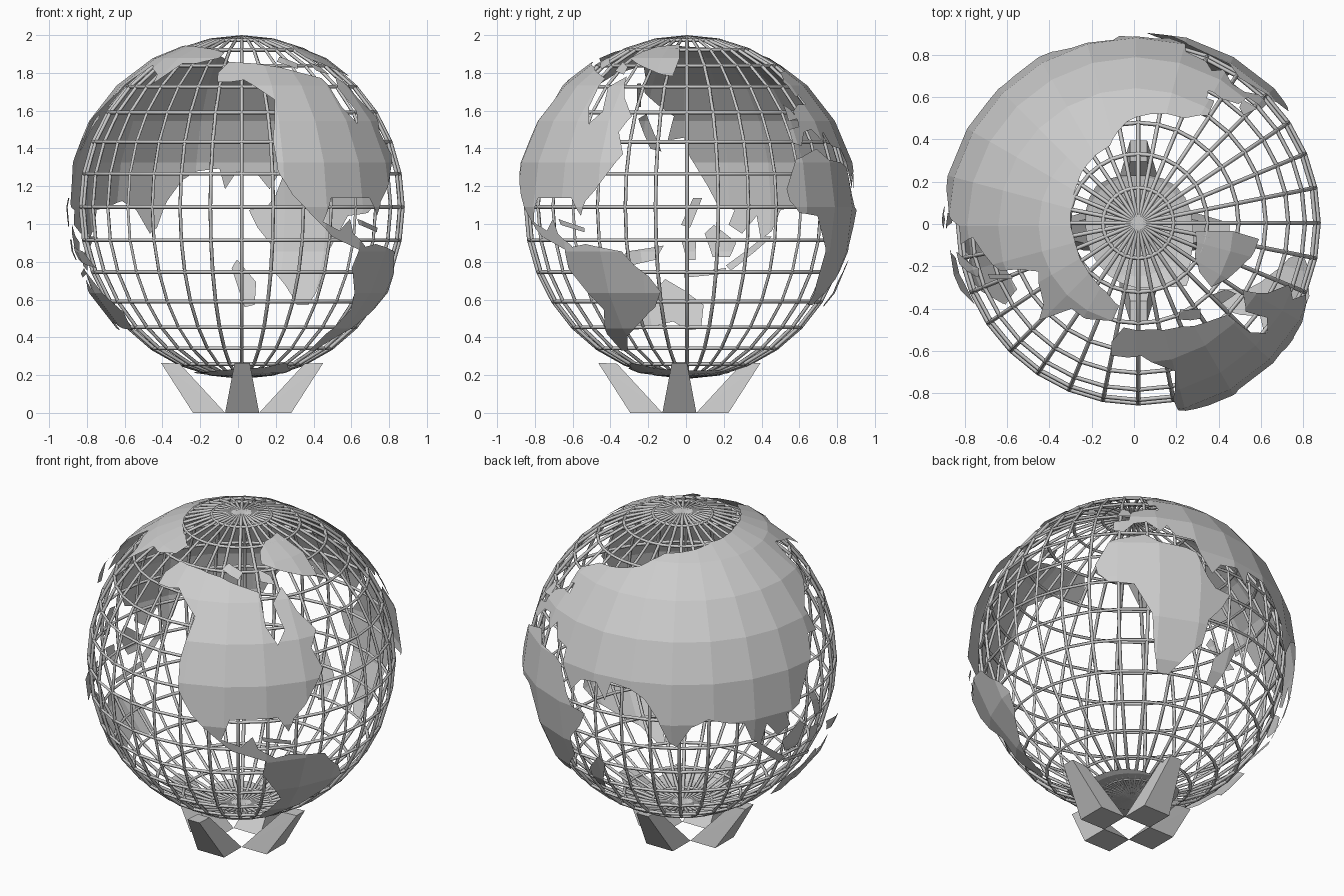
import bpy, bmesh
from math import sin, cos, radians, floor, pi
from mathutils import Vector

if "Cube" in bpy.data.objects:
    bpy.data.objects.remove(bpy.data.objects["Cube"])

CX, CZ = 0.02, 1.09


def add_mesh(name, bm):
    me = bpy.data.meshes.new(name)
    bm.to_mesh(me)
    bm.free()
    ob = bpy.data.objects.new(name, me)
    bpy.context.collection.objects.link(ob)
    return ob


# Cage of meridians and parallels, 32 x 16 divisions
def cage_point(lon, lat):
    return (CX + 0.853 * cos(lat) * cos(lon), 0.005 + 0.853 * cos(lat) * sin(lon), CZ + 0.9 * sin(lat))


cu = bpy.data.curves.new("globe_cage", "CURVE")
cu.dimensions = "3D"
cu.bevel_depth = 0.010
cu.bevel_resolution = 0
step = pi / 16
loops = [[cage_point(m * step, k * step) for k in range(32)] for m in range(16)]
loops += [[cage_point(k * step, p * step) for k in range(32)] for p in range(-7, 8)]
for pts in loops:
    sp = cu.splines.new("POLY")
    sp.points.add(len(pts) - 1)
    for p, c in zip(sp.points, pts):
        p.co = (*c, 1)
    sp.use_cyclic_u = True
cage = bpy.data.objects.new("globe_cage", cu)
bpy.context.collection.objects.link(cage)
bpy.context.view_layer.objects.active = cage
cage.select_set(True)
bpy.ops.object.convert(target="MESH")


# Land: flat outline (lon, lat) cut at every 15 degrees and laid on a faceted sphere
def ball(lon, lat):
    a, b = radians(lon), radians(lat)
    return Vector((0.922 * cos(b) * cos(a) + 0.01, 0.922 * cos(b) * sin(a) - 0.01, CZ + 0.91 * sin(b)))


def facet(lon, lat):
    i, j = floor(lon / 15) * 15, floor(lat / 15) * 15
    u, v = (lon - i) / 15, (lat - j) / 15
    low = ball(i, j).lerp(ball(i + 15, j), u)
    return low.lerp(ball(i, j + 15).lerp(ball(i + 15, j + 15), u), v)


def land(name, outline):
    bm = bmesh.new()
    bm.faces.new([bm.verts.new((x, y, 0)) for x, y in outline])
    bmesh.ops.triangulate(bm, faces=bm.faces[:])
    for axis, lo, hi in ((Vector((1, 0, 0)), -180, 360), (Vector((0, 1, 0)), -90, 90)):
        for d in range(lo, hi, 15):
            bmesh.ops.bisect_plane(bm, geom=bm.verts[:] + bm.edges[:] + bm.faces[:],
                                   dist=1e-5, plane_co=axis * d, plane_no=axis)
    for v in bm.verts:
        v.co = facet(round(v.co.x, 4), round(v.co.y, 4))
    bmesh.ops.remove_doubles(bm, verts=bm.verts[:], dist=1e-5)
    bmesh.ops.recalc_face_normals(bm, faces=bm.faces[:])
    if sum((f.normal.dot(f.calc_center_median() - Vector((0, 0, CZ))) * f.calc_area()) for f in bm.faces) < 0:
        bmesh.ops.reverse_faces(bm, faces=bm.faces[:])
    return add_mesh(name, bm)


land("north_america", [
    (-101, 47), (-102, 52), (-97, 58), (-80, 57), (-66, 55), (-55, 52), (-44, 49), (-43, 36),
    (-39, 29), (-35, 34), (-38, 44), (-31, 50), (-27, 40), (-21, 32), (-25, 26), (-22, 18),
    (-31, 6), (-35, 2), (-37, -3), (-41, 3), (-58, 3), (-61, -5), (-54, -8), (-50, -4),
    (-48, -9), (-42, -13), (-41, -16), (-46, -14), (-57, -10), (-65, -3), (-72, 4),
    (-77, 12), (-78, 23), (-75, 39), (-88, 48), (-94, 47)])
land("south_america", [
    (-45, -14), (-36, -12.5), (-22, -15), (-18, -20), (-13, -24), (-9, -29.5), (-12, -36),
    (-21, -43), (-30, -49), (-37, -57), (-42, -57), (-42, -48), (-36, -37), (-40, -30), (-46, -21)])
land("greenland", [
    (-5, 72), (-3, 60), (-6, 50), (-12, 51), (-24, 55), (-39, 60), (-36, 66), (-27, 70)])
land("africa", [
    (37, 6), (42, 16), (55, 20), (60, 16), (70, 15), (74, 13.5), (78, 4), (81, 0), (87, -1),
    (84, -7), (79, -13), (78, -22), (73, -27), (66, -35), (61, -35), (59, -27), (57.5, -14),
    (51, -3), (42, -2), (38, 2)])
land("eurasia", [
    (43, 22), (43, 27), (49, 28), (50, 34), (56, 37), (62, 37), (61, 41), (58, 40), (57, 47),
    (66, 52), (75, 53), (83, 54), (95, 57), (108, 64), (130, 66), (150, 68.5), (175, 70),
    (194, 71), (224, 70), (245, 68), (258, 65), (256, 60), (242, 57), (232, 57), (228, 52),
    (224, 46), (220, 51), (205, 56), (200, 49), (198, 42), (190, 36), (184, 32), (186, 23),
    (180, 24), (178, 17), (172, 7), (169, 1), (163, -1), (165, -6), (160, -9), (155, -3),
    (153, -11), (149, -8), (146, -1), (140, 0), (133, 2), (127, -1), (122, -9), (119, -7),
    (115, 2), (110, 9), (105, 12), (97, 13), (95, 6), (91, 12), (84, 11), (80, 6), (75, 14),
    (74, 20), (67, 21), (64, 26), (61, 22), (56, 27), (51, 26), (47, 21)])
land("australia", [
    (172, -45), (172, -35), (180, -29), (187, -25), (191, -29), (195, -22), (203, -30),
    (211, -38), (208, -46), (198, -45), (185, -42), (178, -46)])
land("southern_cap", [
    (-180, -90), (180, -90), (180, -75), (135, -73), (90, -75), (45, -73), (0, -73), (-30, -71),
    (-50, -66), (-65, -70), (-90, -75), (-135, -74), (-180, -75)])

# Islands
islands = {
    "madagascar_island": [(91, -18), (93, -21), (88, -36), (84, -35), (84, -26)],
    "british_island": [(44, 30), (50, 31), (49, 35), (46, 37)],
    "baffin_island": [(-42, 53), (-34, 51), (-35, 55), (-42, 58)],
    "arctic_island": [(-66, 58), (-55, 54), (-52, 57), (-62, 61)],
    "cuba_island": [(-47, -4), (-36, -7), (-36, -8.5), (-46, -6)],
    "sumatra_island": [(149, -10), (152, -10), (165, -20), (163, -22)],
    "java_island": [(165, -21), (180, -23), (180, -24.5), (165, -23)],
    "borneo_island": [(162, -12), (170, -6), (173, -9), (170, -17), (164, -17)],
    "celebes_island": [(176, -11), (181, -11), (179, -18), (176, -18)],
    "new_guinea_island": [(187, -13), (193, -14), (200, -15), (206, -21), (199, -20), (190, -18)],
    "philippine_island": [(174, 3), (177, 3), (181, -6), (178, -7)],
    "japan_island": [(188, 19), (192, 20), (198, 31), (195, 33), (194, 25)],
    "sakhalin_island": [(198, 36), (200, 36), (203, 46), (201, 46)]}
for n, pts in islands.items():
    land(n, pts)

# Four splayed stand feet: (radius, half width, height) of the inner and outer corners
for i, n in enumerate(("right", "back", "left", "front")):
    bm = bmesh.new()
    a = i * pi / 2
    for r, w, z in ((0.09, 0.09, 0), (0.26, 0.09, 0), (0.33, 0.04, 0.26), (0.43, 0.04, 0.265)):
        for s in (-w, w):
            bm.verts.new((0.022 + r * cos(a) - s * sin(a), -0.035 + r * sin(a) + s * cos(a), z))
    bmesh.ops.convex_hull(bm, input=bm.verts[:])
    add_mesh(n + "_foot", bm)
